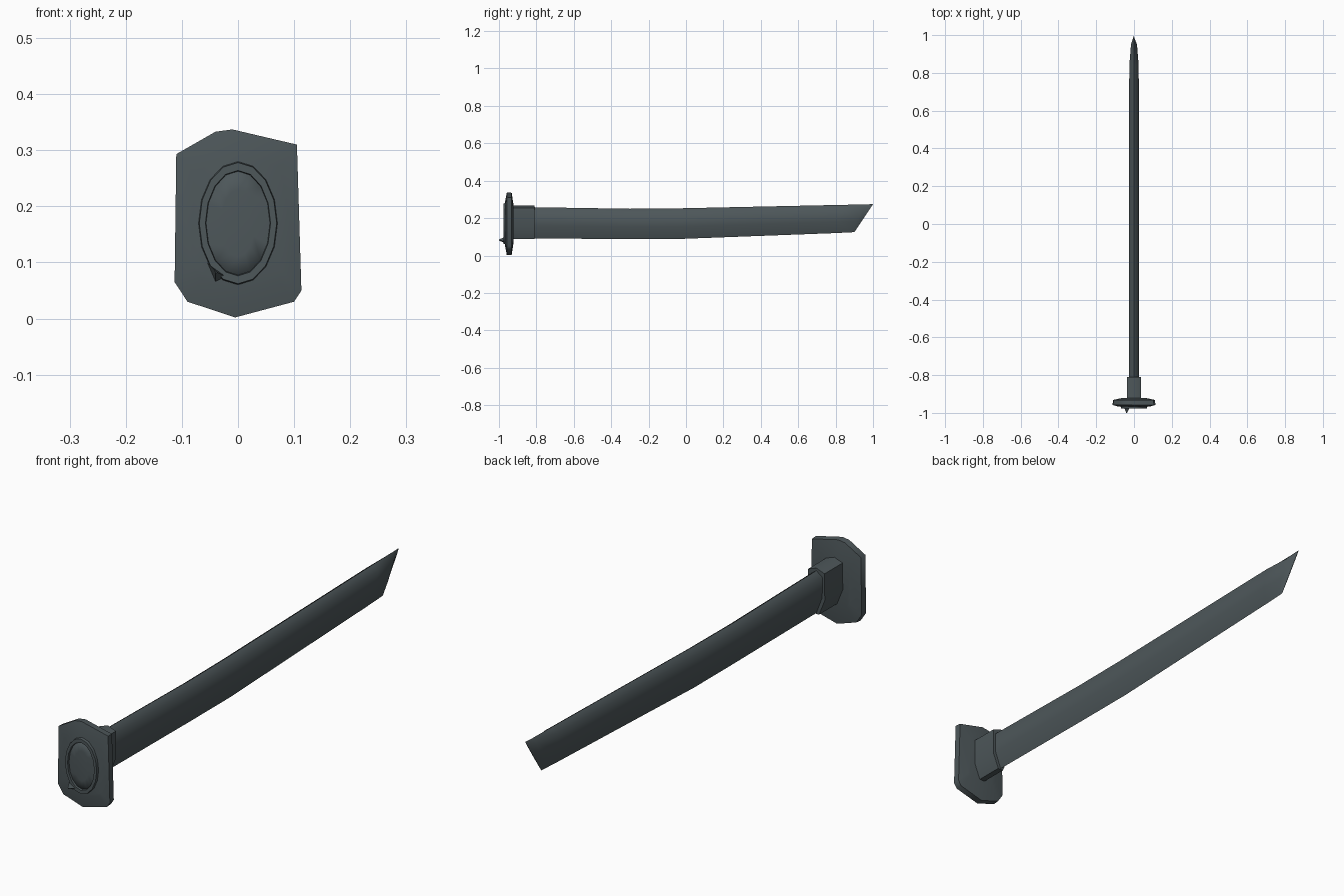
import bpy, bmesh, math

cube = bpy.data.objects.get("Cube")
if cube:
    bpy.data.objects.remove(cube, do_unlink=True)

steel = bpy.data.materials.new("dark slate steel")
steel.use_nodes = True
colour = (0.075, 0.095, 0.102, 1)
steel.diffuse_color = colour
steel.node_tree.nodes["Principled BSDF"].inputs["Base Color"].default_value = colour


def loft(name, rings, closed=False, angle=50):
    """Join matching rings of points; cap both ends unless closed on itself."""
    bm = bmesh.new()
    loops = [[bm.verts.new(p) for p in ring] for ring in rings]
    n = len(loops[0])
    pairs = list(zip(loops, loops[1:]))
    if closed:
        pairs.append((loops[-1], loops[0]))
    else:
        bm.faces.new(loops[0])
        bm.faces.new(loops[-1])
    for a, b in pairs:
        for i in range(n):
            j = (i + 1) % n
            bm.faces.new((a[i], a[j], b[j], b[i]))
    bmesh.ops.remove_doubles(bm, verts=bm.verts, dist=0.0005)
    bmesh.ops.recalc_face_normals(bm, faces=bm.faces)
    mesh = bpy.data.meshes.new(name)
    bm.to_mesh(mesh)
    bm.free()
    mesh.materials.append(steel)
    obj = bpy.data.objects.new(name, mesh)
    bpy.context.collection.objects.link(obj)
    bpy.ops.object.select_all(action="DESELECT")
    obj.select_set(True)
    bpy.context.view_layer.objects.active = obj
    bpy.ops.object.shade_smooth_by_angle(angle=math.radians(angle))
    return obj


def oval(y, rx, rz, cz=0.17, n=16):
    return [(rx * math.cos(t), y, cz + rz * math.sin(t))
            for t in (math.tau * i / n for i in range(n))]


# Blade: ridged spine above, flat cheeks, sharp edge below, slanted tip
def section(y, low, high, half, slant=0.0):
    profile = [(0, 1), (1, 0.88), (0.95, 0.4), (0, 0),
               (-0.95, 0.4), (-1, 0.88)]
    return [(half * x, y + slant * t, low + (high - low) * t) for x, t in profile]


loft("blade", [
    section(-0.93, 0.092, 0.26, 0.027),
    section(-0.3, 0.088, 0.25, 0.027),
    section(-0.05, 0.088, 0.252, 0.027),
    section(0.8, 0.12, 0.271, 0.025, 0.04),
    section(0.88, 0.124, 0.273, 0.016, 0.08),
    section(0.9, 0.125, 0.275, 0.001, 0.1),
], angle=60)

# Collar gripping the base of the blade
collar = [(0, 0.268), (0.036, 0.255), (0.037, 0.15), (0.012, 0.088),
          (-0.012, 0.088), (-0.037, 0.15), (-0.036, 0.255)]
loft("blade_collar", [[(x, y, z) for x, z in collar] for y in (-0.94, -0.81)], angle=60)

# Guard plate: uneven eight sided outline with softened rims
outline = [(-0.01, 0.337), (0.105, 0.31), (0.113, 0.05), (0.1, 0.03),
           (-0.005, 0.002), (-0.09, 0.03), (-0.113, 0.065), (-0.11, 0.293),
           (-0.04, 0.333)]


def plate(y, s):
    return [(x * s, y, 0.17 + (z - 0.17) * s) for x, z in outline]


loft("guard", [plate(-0.967, 0.72), plate(-0.958, 1), plate(-0.932, 0.99),
               plate(-0.922, 0.6)], angle=60)

# Oval socket rim on the grip side, with its sunken floor
loft("socket_rim", [oval(-0.955, 0.072, 0.112), oval(-0.977, 0.069, 0.108),
                    oval(-0.977, 0.058, 0.094), oval(-0.955, 0.055, 0.09)], closed=True)
loft("socket_floor", [oval(-0.96, 0.06, 0.1), oval(-0.969, 0.058, 0.097),
                      oval(-0.972, 0.03, 0.06)], angle=70)

# Broken splinter at the foot of the socket
loft("socket_splinter", [
    [(-0.055, -0.965, 0.1), (-0.02, -0.965, 0.075), (-0.04, -0.965, 0.065)],
    [(-0.041, -1.0, 0.086), (-0.037, -1.0, 0.082), (-0.04, -1.0, 0.08)]])
